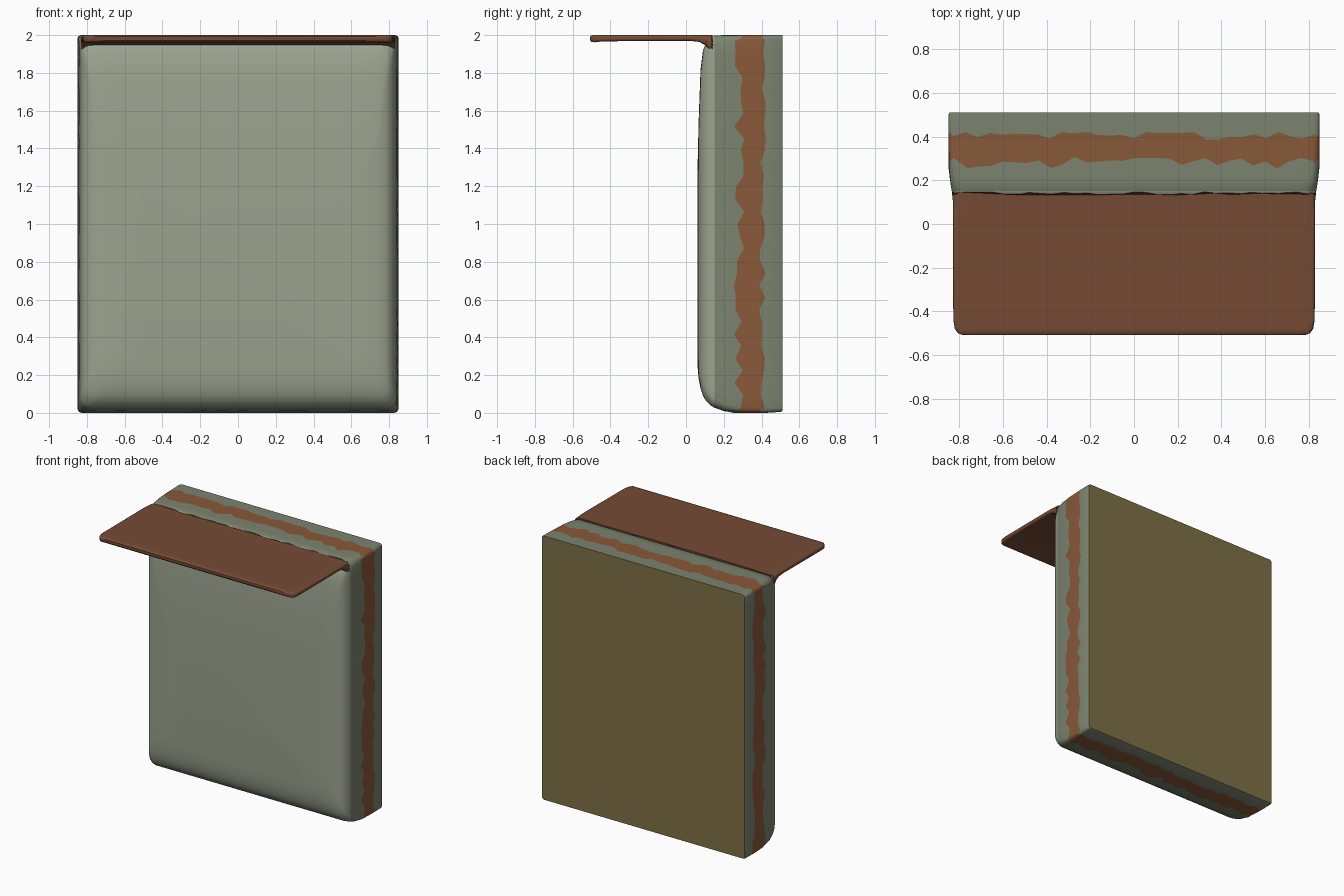
import bpy, bmesh, math, random

if "Cube" in bpy.data.objects:
    bpy.data.objects.remove(bpy.data.objects["Cube"])

random.seed(4)


def material(name, rgb):
    m = bpy.data.materials.new(name)
    m.diffuse_color = (*rgb, 1)
    m.use_nodes = True
    m.node_tree.nodes["Principled BSDF"].inputs["Base Color"].default_value = m.diffuse_color
    return m


PANEL = material("sage_front", (0.33, 0.37, 0.28))
TRIM = material("sage_trim", (0.20, 0.23, 0.16))
RUST = material("rust_band", (0.25, 0.10, 0.04))
BACK = material("olive_back", (0.21, 0.16, 0.06))
FLAP = material("brown_flap", (0.18, 0.07, 0.035))


def ring(hx, z0, z1, r, n=30, arc=4):
    """Rounded rectangle in x/z, straight edges cut into n pieces."""
    corners = []
    for cx, cz, a0 in ((hx - r, z1 - r, 0), (-hx + r, z1 - r, 90),
                       (-hx + r, z0 + r, 180), (hx - r, z0 + r, 270)):
        corners.append([(cx + r * math.cos(math.radians(a0 + 90 * k / arc)),
                         cz + r * math.sin(math.radians(a0 + 90 * k / arc)))
                        for k in range(arc + 1)])
    pts = []
    for i, c in enumerate(corners):
        a, b = c[-1], corners[(i + 1) % 4][0]
        pts += c
        pts += [(a[0] + (b[0] - a[0]) * k / n, a[1] + (b[1] - a[1]) * k / n)
                for k in range(1, n)]
    return pts


def loft(name, sections, mats, band_mats, caps):
    """Sections: (y, half width, bottom, top, corner radius, ragged amount)."""
    bm = bmesh.new()
    loops = []
    for y, hx, z0, z1, r, rag in sections:
        loops.append([bm.verts.new((x, y + random.uniform(-rag, rag), z))
                      for x, z in ring(hx, z0, z1, r)])
    for lo, hi, mi in zip(loops, loops[1:], band_mats):
        for k in range(len(lo)):
            j = (k + 1) % len(lo)
            bm.faces.new((lo[k], lo[j], hi[j], hi[k])).material_index = mi
    bm.faces.new(loops[0]).material_index = caps[0]
    bm.faces.new(loops[-1]).material_index = caps[1]
    bmesh.ops.recalc_face_normals(bm, faces=bm.faces)
    me = bpy.data.meshes.new(name)
    bm.to_mesh(me)
    bm.free()
    for m in mats:
        me.materials.append(m)
    ob = bpy.data.objects.new(name, me)
    bpy.context.collection.objects.link(ob)
    bpy.ops.object.select_all(action='DESELECT')
    ob.select_set(True)
    bpy.context.view_layer.objects.active = ob
    bpy.ops.object.shade_smooth_by_angle(angle=math.radians(40))
    return ob


# Padded body, from its flat back to its softly domed front
body = [
    (0.510, 0.845, 0.010, 2.000, 0.02, 0),
    (0.500, 0.850, 0.005, 2.000, 0.02, 0),
    (0.405, 0.850, 0.000, 2.000, 0.025, 0.018),
    (0.280, 0.848, 0.000, 2.000, 0.03, 0.028),
    (0.200, 0.842, 0.010, 2.000, 0.04, 0),
    (0.150, 0.834, 0.028, 1.998, 0.05, 0),
    (0.130, 0.829, 0.040, 1.985, 0.055, 0),
    (0.105, 0.817, 0.065, 1.955, 0.06, 0),
    (0.090, 0.803, 0.090, 1.920, 0.07, 0),
    (0.077, 0.780, 0.130, 1.820, 0.08, 0),
    (0.067, 0.745, 0.180, 1.550, 0.09, 0),
    (0.060, 0.650, 0.260, 1.250, 0.10, 0),
]
loft("padded_body", body, [PANEL, TRIM, RUST, BACK],
     [1, 1, 2, 1, 1, 0, 0, 0, 0, 0, 0], (3, 0))

# Thin top flap, with a fillet underneath where it meets the body
flap = [
    (-0.508, 0.785, 1.972, 1.992, 0.008, 0),
    (-0.500, 0.805, 1.963, 1.999, 0.014, 0),
    (-0.480, 0.820, 1.962, 2.000, 0.015, 0),
    (-0.440, 0.827, 1.967, 2.000, 0.013, 0),
    (0.020, 0.829, 1.970, 2.000, 0.013, 0),
    (0.070, 0.829, 1.964, 2.000, 0.014, 0),
    (0.105, 0.829, 1.945, 2.000, 0.020, 0),
    (0.140, 0.832, 1.900, 2.001, 0.030, 0.008),
]
loft("top_flap", flap, [FLAP], [0] * 7, (0, 0))
